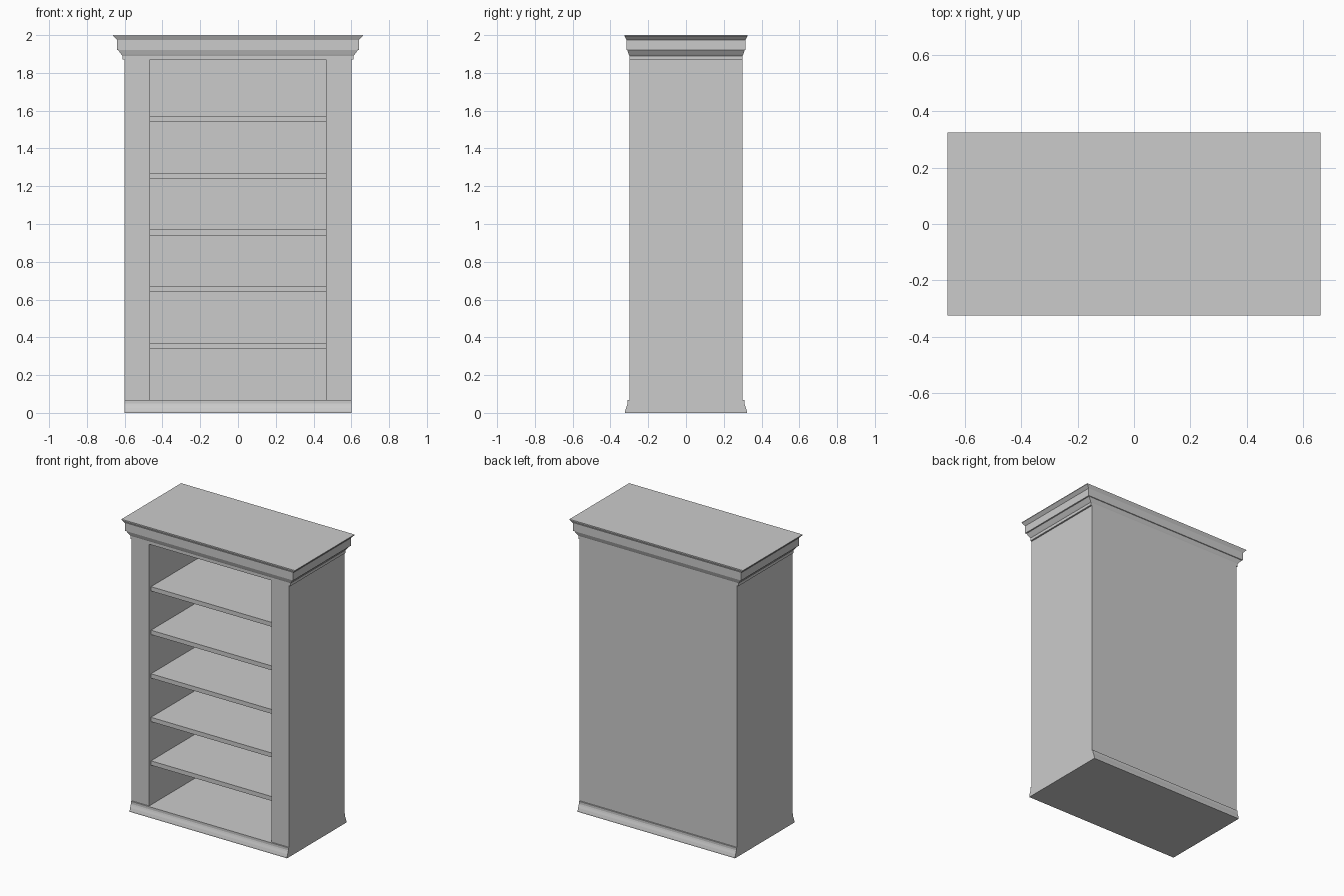
import bpy, bmesh

if "Cube" in bpy.data.objects:
    bpy.data.objects.remove(bpy.data.objects["Cube"])


def make_object(name, bm):
    bmesh.ops.recalc_face_normals(bm, faces=bm.faces[:])
    mesh = bpy.data.meshes.new(name)
    bm.to_mesh(mesh)
    bm.free()
    obj = bpy.data.objects.new(name, mesh)
    bpy.context.collection.objects.link(obj)
    return obj


def loft(name, rings):
    # Closed solid through a stack of matching rings
    bm = bmesh.new()
    loops = [[bm.verts.new(p) for p in ring] for ring in rings]
    for a, b in zip(loops, loops[1:]):
        for i in range(len(a)):
            j = (i + 1) % len(a)
            bm.faces.new((a[i], a[j], b[j], b[i]))
    bm.faces.new(loops[0])
    bm.faces.new(loops[-1])
    return make_object(name, bm)


def rect(hx, hy, z):
    return [(-hx, -hy, z), (hx, -hy, z), (hx, hy, z), (-hx, hy, z)]


def box(name, x0, x1, y0, y1, z0, z1):
    return loft(name, [[(x0, y0, z), (x1, y0, z), (x1, y1, z), (x0, y1, z)]
                       for z in (z0, z1)])


W, D, INNER = 0.60, 0.30, 0.467
FLOOR, TOP, BACK = 0.067, 1.87, 0.27

# Plinth: moulded front and back profile, run straight along the width
half = [(0.323, 0.0), (0.323, 0.008), (0.318, 0.025), (0.312, 0.04),
        (0.309, 0.05), (0.309, FLOOR)]
profile = half + [(-y, z) for y, z in reversed(half)]
loft("plinth", [[(x, y, z) for y, z in profile] for x in (-W, W)])

# Side walls
for side, s in (("left", -1), ("right", 1)):
    xs = sorted((s * INNER, s * W))
    box(side + "_side", xs[0], xs[1], -D, D, FLOOR, TOP)

# Back panel
box("back_panel", -INNER, INNER, BACK, D, FLOOR, TOP)

# Five evenly spaced shelves, set back slightly from the front
for i in range(5):
    z = 0.34 + 0.3 * i
    box(f"shelf_{i + 1}", -INNER, INNER, -D + 0.02, BACK, z, z + 0.03)

# Stepped cornice
steps = [(0.611, 0.30, TOP), (0.611, 0.30, 1.89), (0.617, 0.303, 1.897),
         (0.634, 0.311, 1.92), (0.641, 0.315, 1.922), (0.641, 0.315, 1.975),
         (0.661, 0.325, 1.995), (0.661, 0.325, 2.0)]
loft("cornice", [rect(*s) for s in steps])
